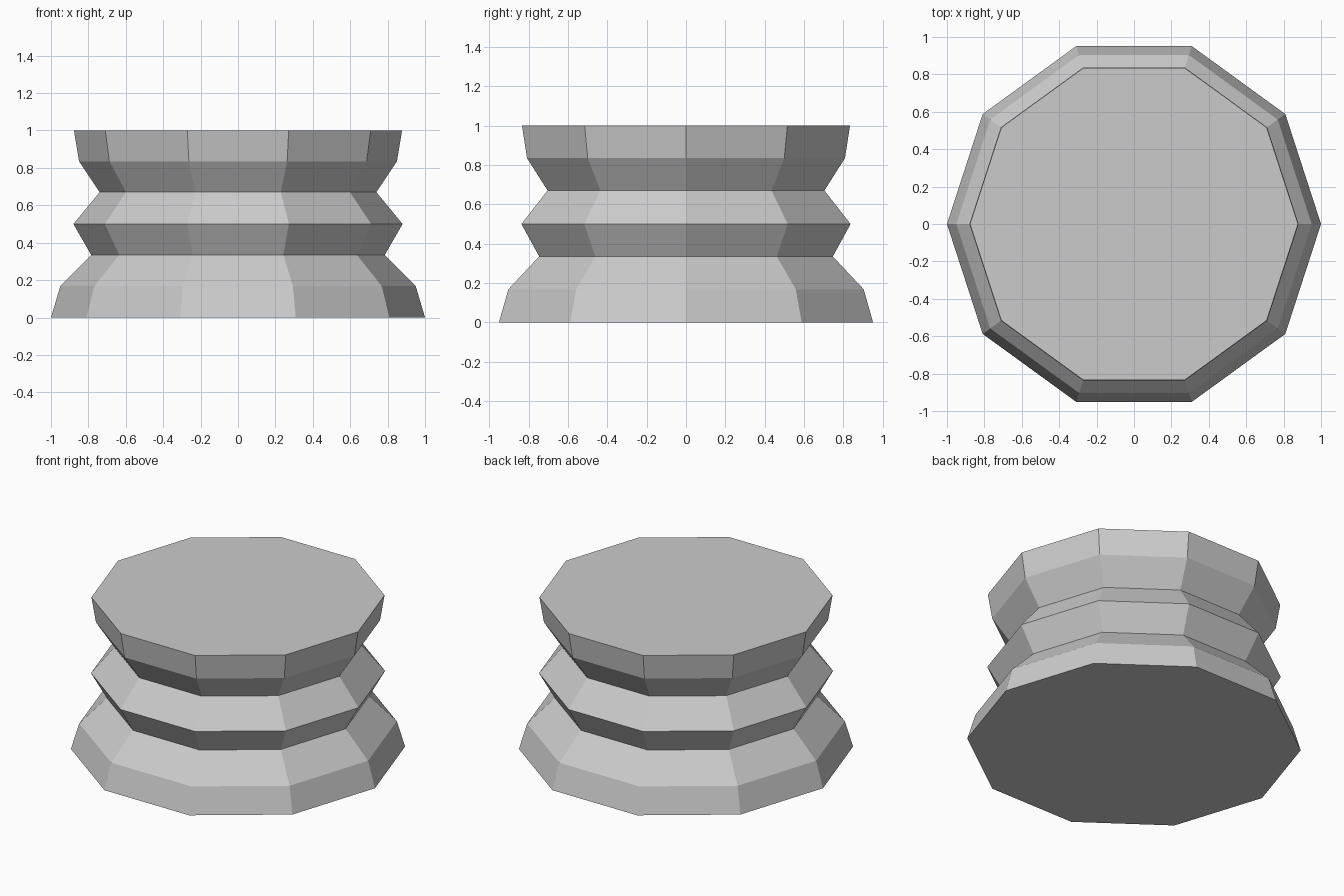
import bpy, bmesh, math

if "Cube" in bpy.data.objects:
    bpy.data.objects.remove(bpy.data.objects["Cube"])

SIDES = 10
# (radius, height) rings of the turned profile, bottom to top
PROFILE = [(1.0, 0.0), (0.95, 0.168), (0.785, 0.335), (0.88, 0.50),
           (0.74, 0.67), (0.85, 0.835), (0.877, 1.0)]

grey = bpy.data.materials.new("plain grey")
grey.diffuse_color = (0.6, 0.6, 0.6, 1)
grey.use_nodes = True
grey.node_tree.nodes["Principled BSDF"].inputs["Base Color"].default_value = grey.diffuse_color

bm = bmesh.new()
rings = [[bm.verts.new((r * math.cos(math.tau * i / SIDES),
                        r * math.sin(math.tau * i / SIDES), z))
          for i in range(SIDES)] for r, z in PROFILE]

# side bands
for low, high in zip(rings, rings[1:]):
    for i in range(SIDES):
        j = (i + 1) % SIDES
        bm.faces.new((low[i], low[j], high[j], high[i]))

# flat bottom and top
bm.faces.new(rings[0][::-1])
bm.faces.new(rings[-1])

mesh = bpy.data.meshes.new("ribbed_pedestal")
bm.to_mesh(mesh)
bm.free()
mesh.materials.append(grey)
pedestal = bpy.data.objects.new("ribbed_pedestal", mesh)
bpy.context.collection.objects.link(pedestal)
